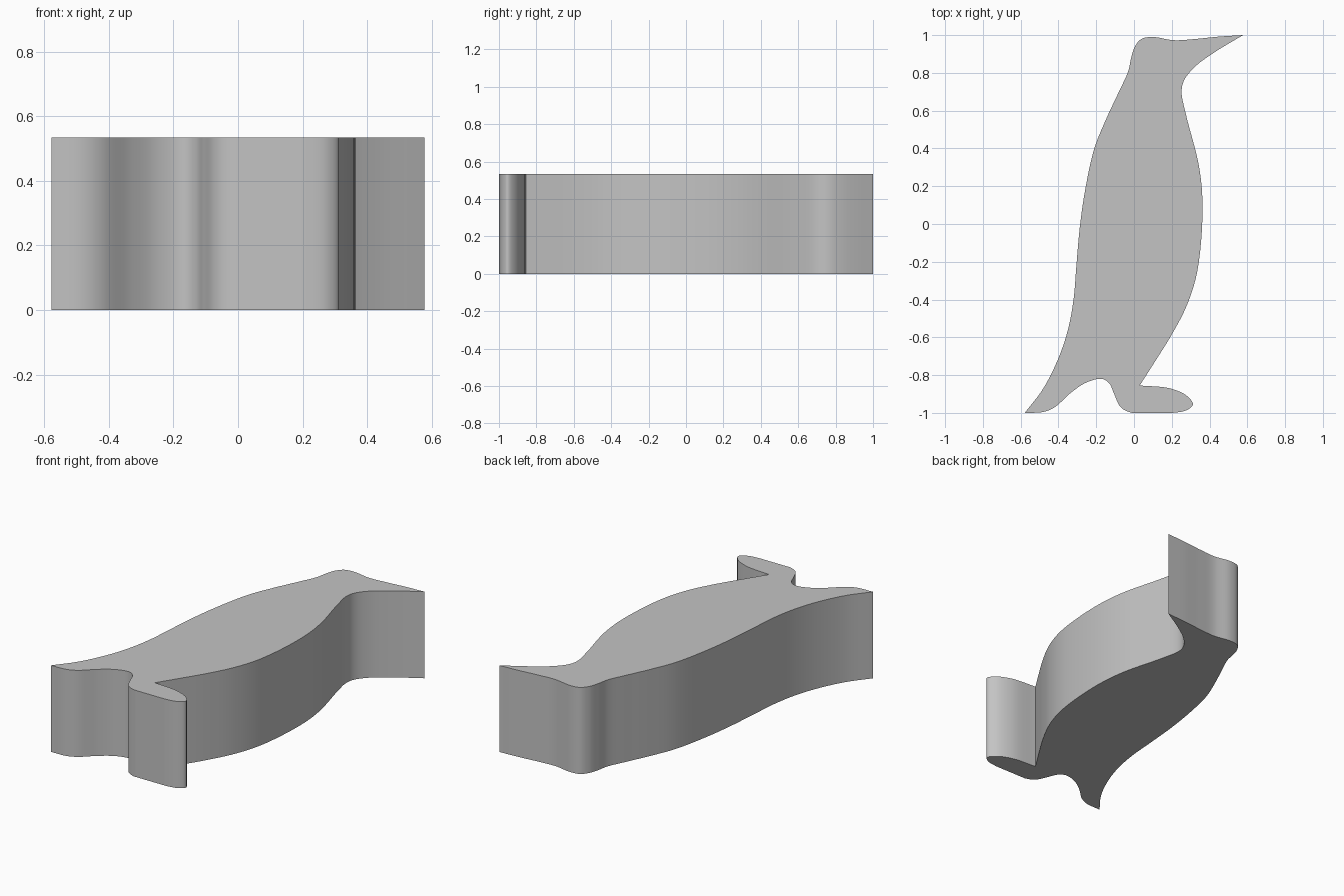
import bpy
import bmesh
import math
from mathutils import Vector

HEIGHT = 0.535
STEPS = 8

cube = bpy.data.objects.get("Cube")
if cube:
    bpy.data.objects.remove(cube, do_unlink=True)

# Outline runs: each starts and ends at a sharp corner
back = [(.577, 1), (.45, .992), (.32, .979), (.21, .973), (.1, .99), (.04, .98),
        (.005, .94), (-.015, .88), (-.03, .81), (-.08, .7), (-.15, .55),
        (-.21, .4), (-.255, .2), (-.285, 0), (-.305, -.22), (-.32, -.4),
        (-.35, -.56), (-.4, -.71), (-.48, -.87), (-.578, -1)]
tail_and_foot = [(-.578, -1), (-.48, -.995), (-.42, -.97), (-.33, -.89),
                 (-.25, -.838), (-.17, -.82), (-.13, -.845), (-.105, -.9),
                 (-.07, -.97), (-.01, -1), (.1, -1), (.2, -1), (.28, -.985),
                 (.312, -.955), (.28, -.91), (.19, -.87), (.03, -.855)]
belly = [(.03, -.855), (.11, -.73), (.2, -.585), (.28, -.43), (.335, -.25),
         (.363, .08), (.345, .3), (.275, .58), (.252, .7), (.265, .76),
         (.32, .83), (.42, .905), (.577, 1)]


def smooth_run(points):
    """Centripetal spline through the points, without the final point."""
    pts = [Vector(p) for p in points]
    pts = [pts[0] * 2 - pts[1]] + pts + [pts[-1] * 2 - pts[-2]]
    result = []
    for a, b, c, d in zip(pts, pts[1:], pts[2:], pts[3:]):
        ab, bc, cd = (math.sqrt((q - p).length) for p, q in ((a, b), (b, c), (c, d)))
        start = (c - b) + bc * ((b - a) / ab - (c - a) / (ab + bc))
        end = (c - b) + bc * ((d - c) / cd - (d - b) / (bc + cd))
        for i in range(STEPS):
            t = i / STEPS
            p = (b * (2 * t**3 - 3 * t**2 + 1) + start * (t**3 - 2 * t**2 + t)
                 + c * (3 * t**2 - 2 * t**3) + end * (t**3 - t**2))
            p.y = max(-1, min(1, p.y))
            result.append(p)
    return result


def make_material(name, color):
    mat = bpy.data.materials.new(name)
    mat.use_nodes = True
    mat.diffuse_color = color
    mat.node_tree.nodes["Principled BSDF"].inputs["Base Color"].default_value = color
    return mat


# Solid bird silhouette, extruded upward from the ground
outline = [p for run in (back, tail_and_foot, belly) for p in smooth_run(run)]
bm = bmesh.new()
base = bm.faces.new([bm.verts.new((p.x, p.y, 0)) for p in outline])
extruded = bmesh.ops.extrude_face_region(bm, geom=[base], use_keep_orig=True)
top_verts = [g for g in extruded["geom"] if isinstance(g, bmesh.types.BMVert)]
bmesh.ops.translate(bm, verts=top_verts, vec=(0, 0, HEIGHT))
bmesh.ops.recalc_face_normals(bm, faces=bm.faces[:])

mesh = bpy.data.meshes.new("bird_silhouette")
bm.to_mesh(mesh)
bm.free()
mesh.materials.append(make_material("light grey", (.55, .55, .55, 1)))
bird = bpy.data.objects.new("bird_silhouette", mesh)
bpy.context.collection.objects.link(bird)

# Smooth curved sides with crisp rims and corners
bpy.ops.object.select_all(action="DESELECT")
bird.select_set(True)
bpy.context.view_layer.objects.active = bird
bpy.ops.object.shade_smooth_by_angle(angle=math.radians(35))
